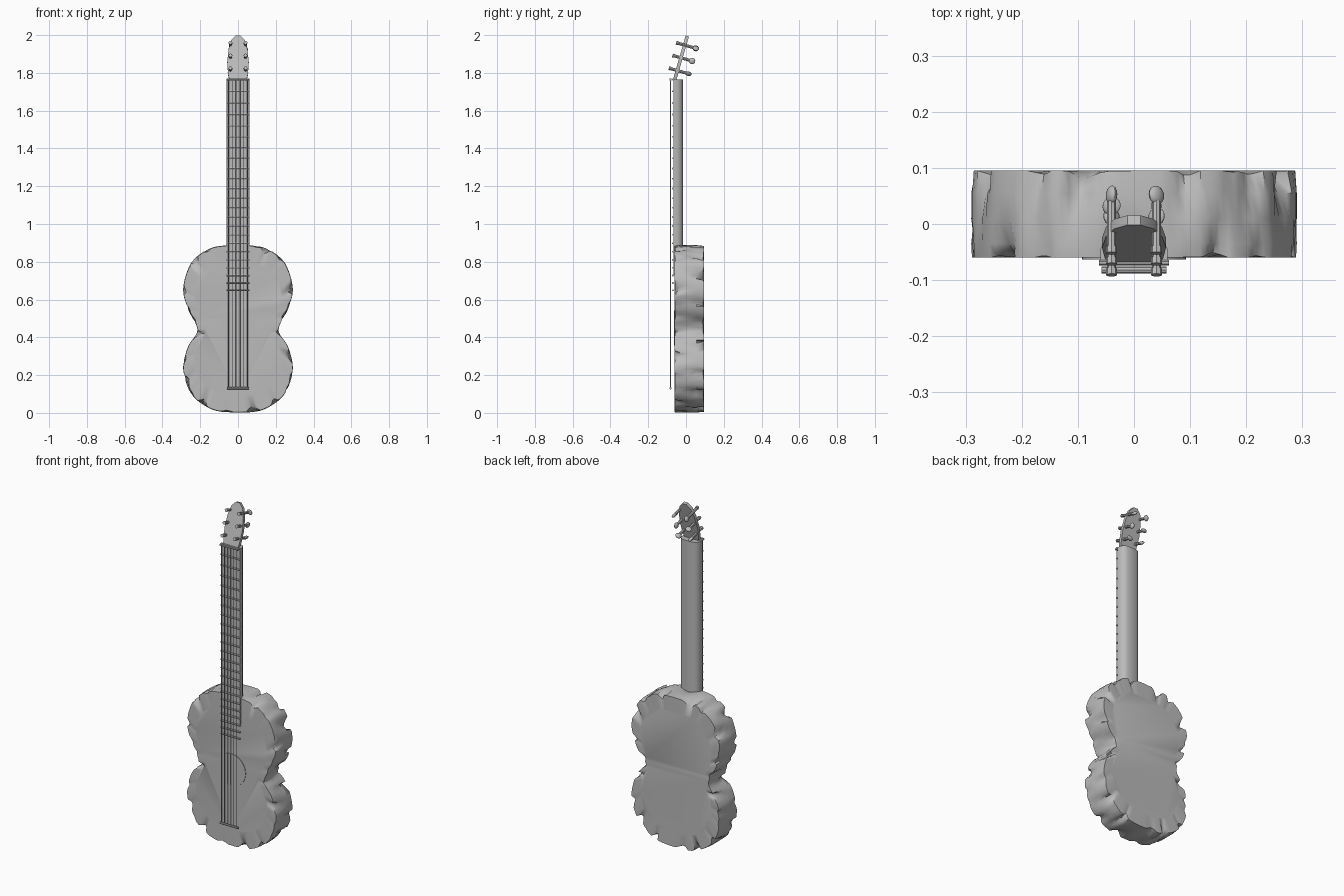
import bpy, bmesh, math
from mathutils import Vector

if "Cube" in bpy.data.objects:
    bpy.data.objects.remove(bpy.data.objects["Cube"])

grey = bpy.data.materials.new("plain_grey")
grey.use_nodes = True
GREY = (0.5, 0.5, 0.5, 1)
grey.diffuse_color = GREY
grey.node_tree.nodes["Principled BSDF"].inputs["Base Color"].default_value = GREY


def finish(name, bm, angle=40):
    """Turn a bmesh into a named, shaded object."""
    bmesh.ops.recalc_face_normals(bm, faces=bm.faces)
    mesh = bpy.data.meshes.new(name)
    bm.to_mesh(mesh)
    bm.free()
    mesh.materials.append(grey)
    obj = bpy.data.objects.new(name, mesh)
    bpy.context.collection.objects.link(obj)
    bpy.ops.object.select_all(action='DESELECT')
    obj.select_set(True)
    bpy.context.view_layer.objects.active = obj
    bpy.ops.object.shade_smooth_by_angle(angle=math.radians(angle))
    return obj


def loft(bm, rings):
    """Skin a stack of equal rings and close both ends."""
    loops = [[bm.verts.new(p) for p in ring] for ring in rings]
    n = len(loops[0])
    for a, b in zip(loops, loops[1:]):
        for i in range(n):
            j = (i + 1) % n
            bm.faces.new((a[i], a[j], b[j], b[i]))
    bm.faces.new(loops[0])
    bm.faces.new(loops[-1])


def rod(bm, a, b, radius, sides=8):
    a, b = Vector(a), Vector(b)
    turn = (b - a).to_track_quat('Z', 'Y')
    rings = []
    for end in (a, b):
        rings.append([end + turn @ Vector((radius * math.cos(t), radius * math.sin(t), 0))
                      for t in (2 * math.pi * k / sides for k in range(sides))])
    loft(bm, rings)


def smooth_path(points, steps):
    """Catmull-Rom curve through a closed list of points."""
    out, n = [], len(points)
    for i in range(n):
        p0, p1, p2, p3 = (Vector(points[(i + k) % n]) for k in (-1, 0, 1, 2))
        for s in range(steps):
            t = s / steps
            out.append(0.5 * (2 * p1 + (p2 - p0) * t + (2 * p0 - 5 * p1 + 4 * p2 - p3) * t * t
                              + (3 * p1 - p0 - 3 * p2 + p3) * t ** 3))
    return out


# Body: smooth figure-eight waist line with rumpled front and back rims
half = [(0.08, 0.005), (0.17, 0.035), (0.25, 0.105), (0.29, 0.23), (0.265, 0.35), (0.215, 0.44),
        (0.265, 0.55), (0.29, 0.66), (0.25, 0.79), (0.17, 0.86), (0.08, 0.885)]
outline = smooth_path(half + [(-x, z) for x, z in reversed(half)], 8)
count = len(outline)
centre = Vector((0, 0.445))


def rumple(i, phase):
    t = 2 * math.pi * i / count
    wave = math.sin(19 * t + phase) + 0.7 * math.sin(31 * t + 2 * phase) + 0.5 * math.sin(7 * t + phase)
    return max(0, wave) / 2.2


def body_ring(y, depth, phase, scale=1.0, tuck=0.0):
    ring = []
    for i, p in enumerate(outline):
        r = rumple(i, phase)
        d = p - centre
        q = centre + d * scale - d.normalized() * depth * r
        ring.append((q.x, y + tuck * r, q.y))
    return ring


bm = bmesh.new()
loft(bm, [body_ring(-0.06, 0, 0, 0.8),
          body_ring(-0.06, 0.035, 1.0, 0.995, 0.012),
          body_ring(-0.035, 0.022, 1.3),
          body_ring(0.01, 0.012, 3.6),
          body_ring(0.055, 0.03, 4.2),
          body_ring(0.095, 0.05, 4.6, 0.99, -0.015),
          body_ring(0.095, 0, 0, 0.8)])
finish("body", bm, 50)

# Sound hole: thin round plate on the front
bm = bmesh.new()
rod(bm, (0, -0.058, 0.45), (0, -0.063, 0.45), 0.093, 40)
finish("sound_hole", bm)

# Neck with rounded back, running over the body top
bm = bmesh.new()
section = [(-0.06, -0.066), (0.06, -0.066), (0.06, -0.045), (0.05, -0.025), (0.03, -0.016),
           (-0.03, -0.016), (-0.05, -0.025), (-0.06, -0.045)]
loft(bm, [[(x, y, z) for x, y in section] for z in (0.73, 1.765)])
finish("neck", bm)

# Frets: spacing shrinks toward the body
bm = bmesh.new()
z = 1.765
for i in range(23):
    rod(bm, (-0.062, -0.069, z), (0.062, -0.069, z), 0.005, 6)
    z -= 0.063 - 0.00117 * i
finish("frets", bm)

# Strings stretched between nut and bridge bars
bm = bmesh.new()
for i in range(6):
    x = -0.05 + 0.02 * i
    rod(bm, (x, -0.082, 0.13), (x, -0.082, 1.765), 0.002, 6)
finish("strings", bm)
for name, z in (("bridge", 0.13), ("nut", 1.765)):
    bm = bmesh.new()
    rod(bm, (-0.058, -0.082, z), (0.058, -0.082, z), 0.006)
    finish(name, bm)

# Headstock: shaped plate leaning back
foot = Vector((0, -0.062, 1.76))
lean = Vector((0, 0.068, 0.236)).normalized()
back = Vector((0, lean.z, -lean.y))
side = [(0.045, 0), (0.052, 0.03), (0.057, 0.1), (0.05, 0.17), (0.036, 0.22), (0.012, 0.245)]
shape = side + [(-x, h) for x, h in reversed(side)]
bm = bmesh.new()
loft(bm, [[foot + Vector((x, 0, 0)) + lean * h + back * d for x, h in shape]
          for d in (-0.008, 0.01)])
finish("headstock", bm)

# Tuning pegs: post through the headstock and oval knob behind
for s, label in ((1, "left"), (-1, "right")):
    for k in range(3):
        at = foot + Vector((s * 0.04, 0, 0)) + lean * (0.055 + 0.07 * k)
        bm = bmesh.new()
        rod(bm, at - back * 0.042, at + back * 0.05, 0.008)
        rod(bm, at - back * 0.046, at - back * 0.034, 0.01)
        ball = bmesh.ops.create_uvsphere(bm, u_segments=12, v_segments=8, radius=1)
        angle = s * 0.6 + k * 0.9
        for v in ball["verts"]:
            x, y, h = v.co.x * 0.017, v.co.y * 0.009, v.co.z * 0.017
            v.co = (at + back * 0.062 + back * h
                    + Vector((1, 0, 0)) * (x * math.cos(angle) - y * math.sin(angle))
                    + lean * (x * math.sin(angle) + y * math.cos(angle)))
        finish(f"{label}_peg_{k + 1}", bm)
